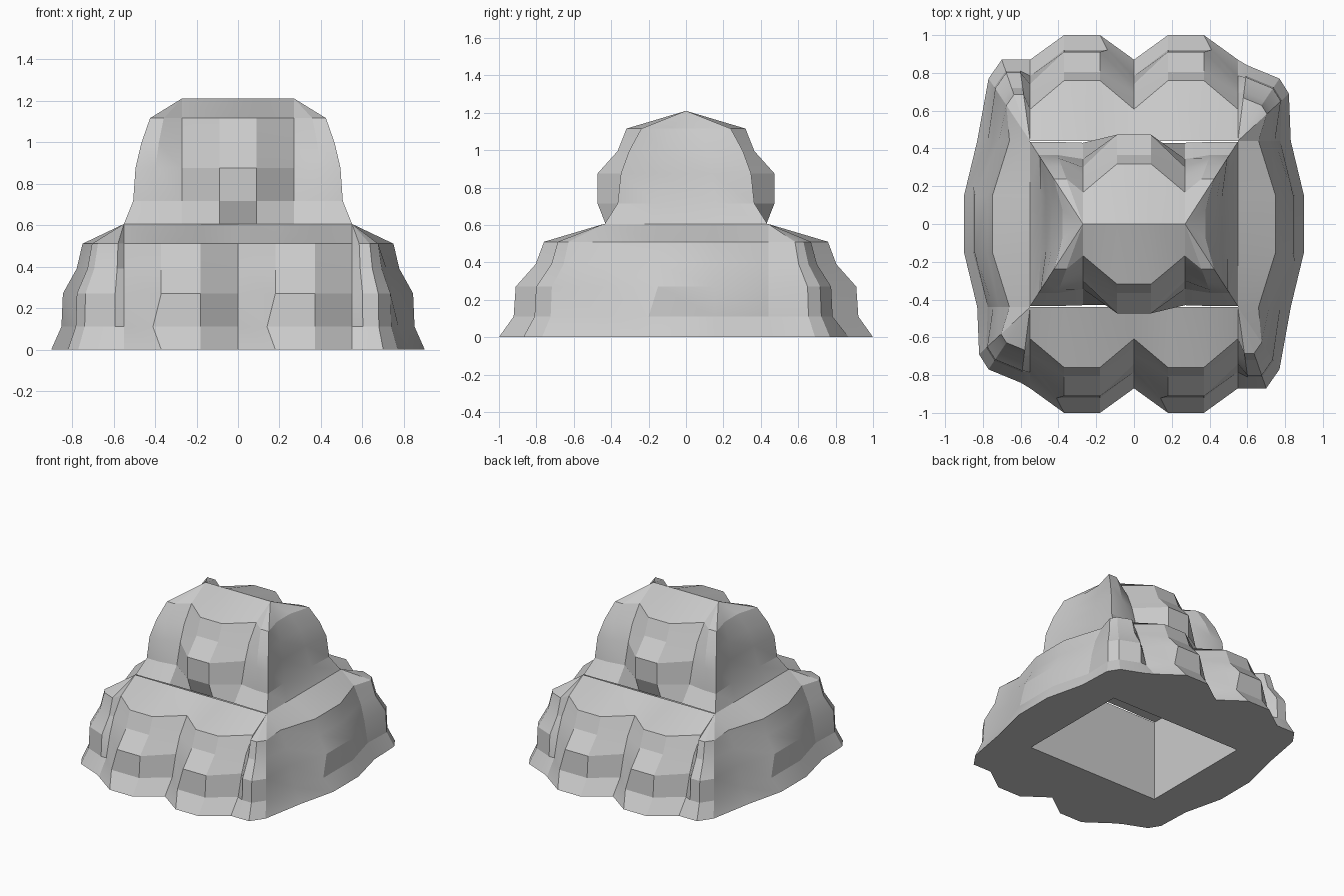
import bpy, bmesh, math

if "Cube" in bpy.data.objects:
    bpy.data.objects.remove(bpy.data.objects["Cube"])

TIER = 0.605
# Heights above each tier's base and outward reach per row
ROWS = [0.605, 0.51, 0.39, 0.27, 0.11, 0.0]
BULGE = [0, 0.57, 0.65, 0.84, 0.86, 1]
VALLEY = [0, 0.39, 0.59, 0.70, 0.80, 1]
ROUND = [0, 0.74, 0.85, 1.10, 1.10, 1]
CORNER = [0, 0.55, 0.70, 0.80, 0.84, 1]


def rings(half, z0):
    """Half outline of (inner, outer, profile, skew); other half is turned 180 degrees."""
    result = []
    for r, h in enumerate(ROWS):
        ring = []
        for s in (1, -1):
            for (ix, iy), (ox, oy), prof, (kx, ky) in half:
                t = prof[r]
                k = 1 if r == 4 else 0
                ring.append((s * (ix + (ox - ix) * t + k * kx),
                             s * (iy + (oy - iy) * t + k * ky), z0 + h))
        result.append(ring)
    return result


def build(name, loops, cyclic=False, cap=False):
    bm = bmesh.new()
    vs = [[bm.verts.new(p) for p in ring] for ring in loops]
    n, m = len(vs[0]), len(vs)
    for r in range(m if cyclic else m - 1):
        a, b = vs[r], vs[(r + 1) % m]
        for i in range(n):
            j = (i + 1) % n
            bm.faces.new((a[i], b[i], b[j], a[j]))
    if cap:
        bm.faces.new(vs[-1])
    bmesh.ops.remove_doubles(bm, verts=bm.verts, dist=0.0005)
    bmesh.ops.dissolve_degenerate(bm, edges=bm.edges, dist=0.0005)
    bmesh.ops.recalc_face_normals(bm, faces=bm.faces)
    mesh = bpy.data.meshes.new(name)
    bm.to_mesh(mesh)
    bm.free()
    ob = bpy.data.objects.new(name, mesh)
    bpy.context.collection.objects.link(ob)
    bpy.ops.object.select_all(action='DESELECT')
    ob.select_set(True)
    bpy.context.view_layer.objects.active = ob
    bpy.ops.object.shade_smooth_by_angle(angle=math.radians(18))
    return ob


# Lower mound: two front bulges, lumpy corner, side bulge, lumpy corner
NO = (0, 0)
low = []
for x, y, prof, k in [(-0.55, -0.87, VALLEY, 0), (-0.37, -1, BULGE, -0.04),
                      (-0.18, -1, BULGE, 0), (0, -0.87, VALLEY, 0),
                      (0.18, -1, BULGE, -0.04), (0.37, -1, BULGE, 0),
                      (0.55, -0.87, VALLEY, 0)]:
    low.append(((x, -0.44), (x, y), prof, (k, 0)))
for p in [(0.61, -0.87), (0.70, -0.87), (0.77, -0.77)]:
    low.append(((0.55, -0.44), p, BULGE, NO))
for x, y, prof, k in [(0.83, -0.44, VALLEY, 0), (0.90, -0.15, BULGE, -0.05),
                      (0.90, 0.15, BULGE, 0), (0.83, 0.44, VALLEY, 0)]:
    low.append(((0.55, y), (x, y), prof, (0, k)))
for p in [(0.82, 0.69), (0.77, 0.77), (0.60, 0.84)]:
    low.append(((0.55, 0.44), p, BULGE, NO))
loops = rings(low, 0)
loops.append([(x, y, 0) for x, y, z in loops[0]])  # hollow underside
build("lower_mound", loops, cyclic=True)

# Upper mound: one front bulge and rounded ends under a short ridge
up = []
for x, prof in [(-0.27, VALLEY), (-0.09, ROUND), (0.09, ROUND), (0.27, VALLEY)]:
    up.append(((x, 0), (x, -0.43), prof, NO))
for p, prof in [((0.43, -0.435), CORNER), ((0.55, -0.435), CORNER),
                ((0.55, -0.20), VALLEY), ((0.55, 0.20), VALLEY),
                ((0.55, 0.435), CORNER), ((0.43, 0.435), CORNER)]:
    up.append(((0.27, 0), p, prof, NO))
build("upper_mound", rings(up, TIER), cap=True)
